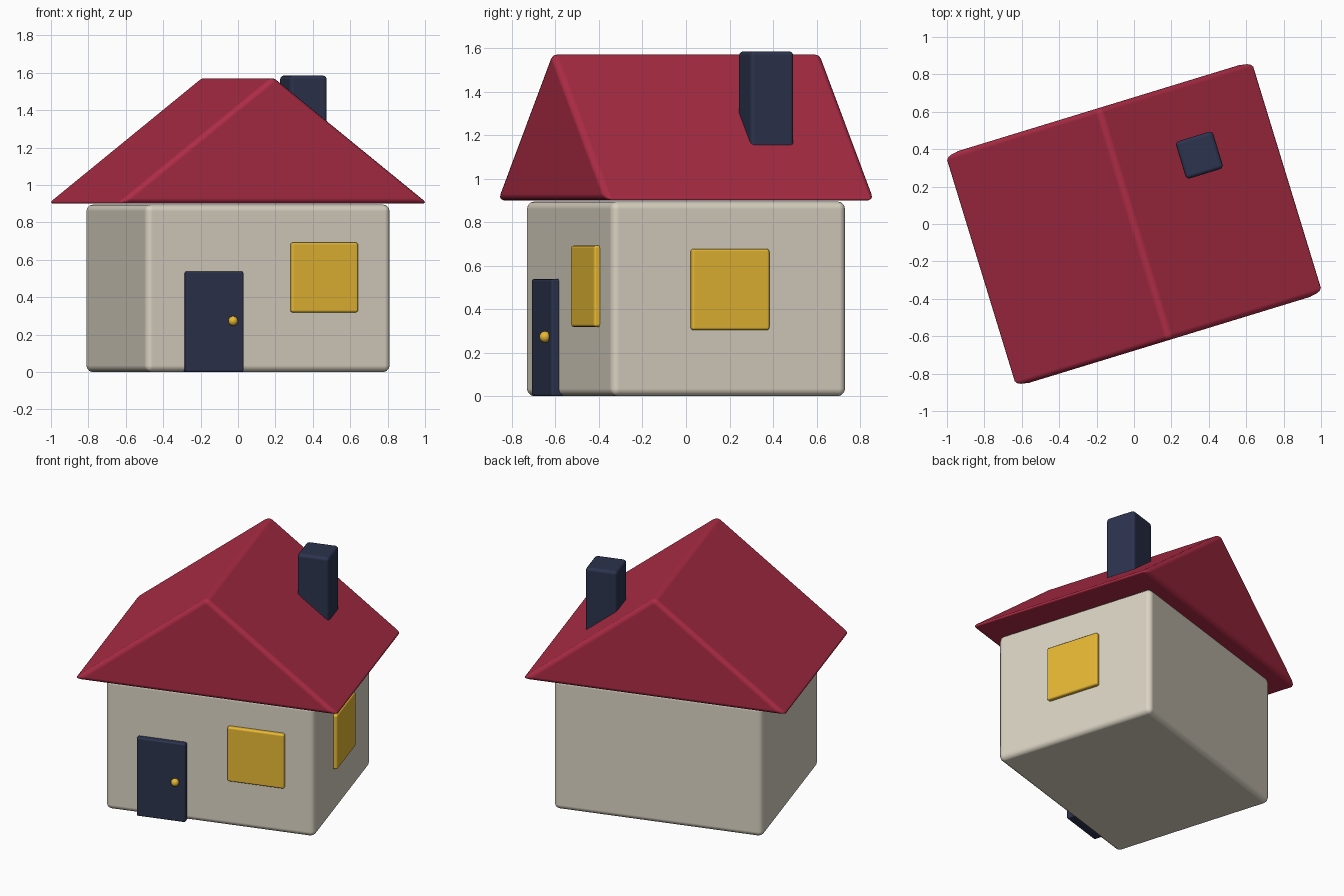
import bpy, bmesh, math
from mathutils import Matrix

if "Cube" in bpy.data.objects:
    bpy.data.objects.remove(bpy.data.objects["Cube"])

TURN = Matrix.Rotation(math.radians(17), 4, 'Z')   # the whole house is turned on its base


def material(name, rgb):
    m = bpy.data.materials.new(name)
    m.diffuse_color = (*rgb, 1)
    m.use_nodes = True
    m.node_tree.nodes["Principled BSDF"].inputs["Base Color"].default_value = m.diffuse_color
    return m


CREAM = material("cream", (0.70, 0.65, 0.54))
RED = material("red", (0.42, 0.025, 0.06))
NAVY = material("navy", (0.025, 0.033, 0.075))
YELLOW = material("yellow", (0.80, 0.48, 0.035))


def finish(name, bm, mat, bevel=0):
    bmesh.ops.recalc_face_normals(bm, faces=bm.faces)
    me = bpy.data.meshes.new(name)
    bm.to_mesh(me)
    bm.free()
    ob = bpy.data.objects.new(name, me)
    bpy.context.collection.objects.link(ob)
    me.materials.append(mat)
    me.polygons.foreach_set("use_smooth", [True] * len(me.polygons))
    ob.matrix_world = TURN
    if bevel:
        b = ob.modifiers.new("soft_edges", 'BEVEL')
        b.width = bevel
        b.segments = 3
        b.harden_normals = True
    return ob


def box(name, lo, hi, mat, bevel):
    bm = bmesh.new()
    size = [h - l for l, h in zip(lo, hi)]
    mid = [(h + l) / 2 for l, h in zip(lo, hi)]
    bmesh.ops.create_cube(bm, size=1, matrix=Matrix.Translation(mid) @ Matrix.Diagonal((*size, 1)))
    return finish(name, bm, mat, bevel)


# Walls
box("walls", (-0.685, -0.565, 0), (0.685, 0.565, 0.895), CREAM, 0.035)

# Solid gable roof: triangle extruded along the ridge
bm = bmesh.new()
tri = bm.faces.new([bm.verts.new(p) for p in
                    ((-0.872, -0.648, 0.9), (0.872, -0.648, 0.9), (0, -0.648, 1.581))])
ext = bmesh.ops.extrude_face_region(bm, geom=[tri], use_keep_orig=True)
bmesh.ops.translate(bm, vec=(0, 1.296, 0),
                    verts=[v for v in ext["geom"] if isinstance(v, bmesh.types.BMVert)])
finish("roof", bm, RED, 0.03)

# Chimney
box("chimney", (0.338, 0.146, 1.05), (0.546, 0.354, 1.585), NAVY, 0.02)

# Door and knob
box("door", (-0.471, -0.6, 0), (-0.151, -0.54, 0.538), NAVY, 0.01)
bm = bmesh.new()
bmesh.ops.create_uvsphere(bm, u_segments=20, v_segments=12, radius=0.026,
                          matrix=Matrix.Translation((-0.214, -0.612, 0.273)))
finish("door_knob", bm, YELLOW)

# Windows on the front and right walls
box("front_window", (0.12, -0.592, 0.319), (0.493, -0.54, 0.692), YELLOW, 0.012)
box("right_window", (0.66, -0.187, 0.304), (0.712, 0.186, 0.677), YELLOW, 0.012)
